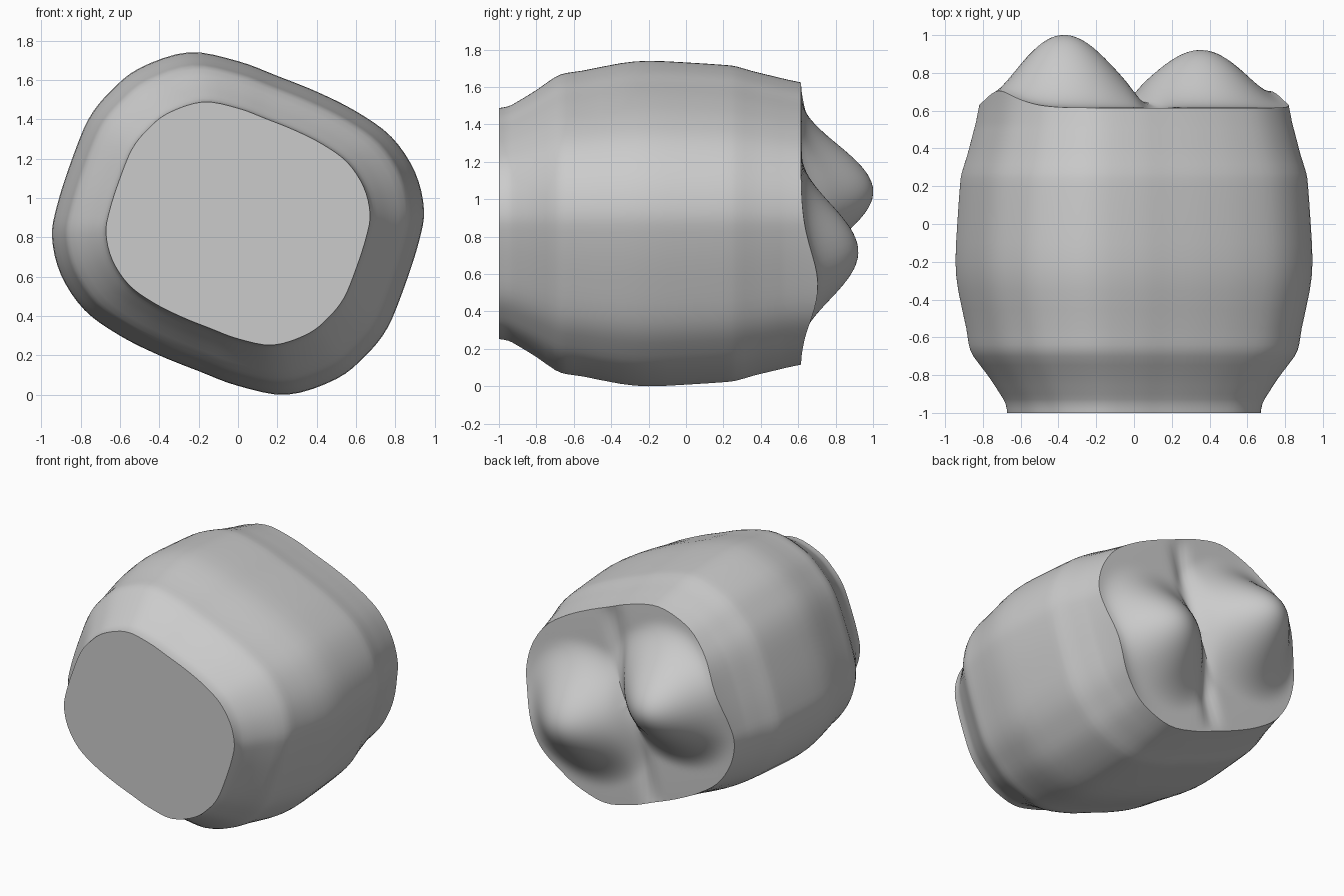
import bpy, bmesh, math
from mathutils import Vector

if "Cube" in bpy.data.objects:
    bpy.data.objects.remove(bpy.data.objects["Cube"])

CZ = 0.87  # height of the long axis

# Half of the skewed, rounded-square cross-section (the rest is its point mirror)
HALF = [(-.25, .87), (0, .825), (.2, .75), (.4, .67), (.6, .57), (.78, .44), (.9, .26),
        (.945, .07), (.92, -.09), (.85, -.31), (.76, -.53), (.65, -.67), (.5, -.79)]
# Section scale along y, from root end to crown
PROFILE = [(-1, .71), (-.95, .72), (-.9, .75), (-.8, .82), (-.7, .90), (-.64, .925), (-.55, .94),
           (-.35, .985), (-.2, 1), (0, .99), (.2, .975), (.27, .965), (.36, .935), (.45, .91), (.54, .885)]
RIM_SCALE = .867
SUB, RINGS = 4, 32


def spline(points, closed):
    """Catmull-Rom resampling."""
    p = [Vector(q) for q in points]
    n, out = len(p), []
    for i in range(n if closed else n - 1):
        ids = [i - 1, i, i + 1, i + 2]
        a, b, c, d = [p[k % n] if closed else p[min(max(k, 0), n - 1)] for k in ids]
        for s in range(SUB if closed else 2):
            t = s / (SUB if closed else 2)
            out.append(.5 * (2 * b + (c - a) * t + (2 * a - 5 * b + 4 * c - d) * t ** 2
                             + (3 * b - a - 3 * c + d) * t ** 3))
    if not closed:
        out.append(p[-1])
    return out


def rim(x, z):
    """Wavy crown edge, raised on two opposite sides."""
    ang = math.degrees(math.atan2(z, x))
    h = .615
    for centre in (-25, 155):
        d = (ang - centre + 180) % 360 - 180
        h += .09 * math.exp(-(d / 20) ** 2)
    return h


def cusp(x, z, px, pz, height, rx, rz):
    d = min(1, math.hypot((x - px) / rx, (z - pz) / rz))
    return height * math.cos(d * math.pi / 2) ** 2


def crown(x, z, t):
    """Biting surface: two cusps, a tilted groove between, blended to the rim."""
    bump = max(cusp(x, z, -.37, .17, .38, .56, .52), cusp(x, z, .35, -.15, .30, .55, .52))
    across = x * .97 - z * .23
    groove = .03 * math.exp(-(across / .06) ** 2)
    w = t ** 5
    return .62 * (1 - w) + rim(x, z) * w + (bump - groove) * (1 - t ** 8)


outline = spline(HALF + [(-x, -z) for x, z in HALF], True)
n = len(outline)
bm = bmesh.new()
rings = []
# Side wall
for y, s in spline(PROFILE, False):
    rings.append([bm.verts.new((p.x * s, y, CZ + p.y * s)) for p in outline])
# Crown, from rim to centre
for k in range(RINGS):
    t = 1 - k / RINGS
    ring = []
    for p in outline:
        x, z = p * (RIM_SCALE * t)
        ring.append(bm.verts.new((x, crown(x, z, t), CZ + z)))
    rings.append(ring)
for a, b in zip(rings, rings[1:]):
    for i in range(n):
        j = (i + 1) % n
        bm.faces.new((a[i], a[j], b[j], b[i]))
centre = bm.verts.new((0, crown(0, 0, 0), CZ))
for i in range(n):
    bm.faces.new((rings[-1][i], rings[-1][(i + 1) % n], centre))
# Flat root end
bm.faces.new(rings[0])
bmesh.ops.recalc_face_normals(bm, faces=bm.faces)

mesh = bpy.data.meshes.new("tooth_crown")
bm.to_mesh(mesh)
bm.free()
mat = bpy.data.materials.new("light_grey")
mat.diffuse_color = (.6, .6, .6, 1)
mat.use_nodes = True
mat.node_tree.nodes["Principled BSDF"].inputs["Base Color"].default_value = mat.diffuse_color
mesh.materials.append(mat)
tooth = bpy.data.objects.new("tooth_crown", mesh)
bpy.context.collection.objects.link(tooth)
bpy.context.view_layer.objects.active = tooth
tooth.select_set(True)
bpy.ops.object.shade_smooth_by_angle(angle=math.radians(40))
